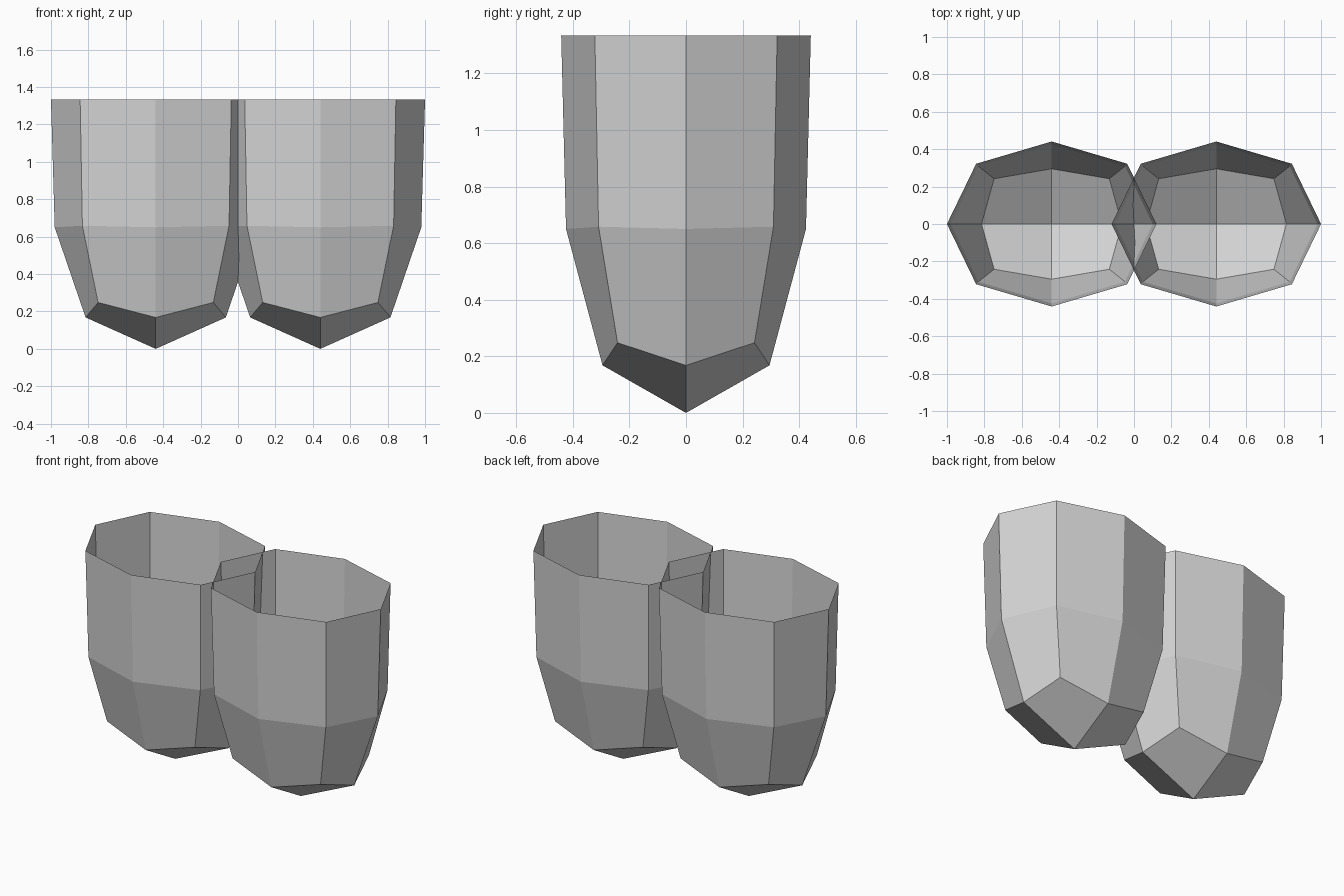
import bpy
import bmesh

if "Cube" in bpy.data.objects:
    bpy.data.objects.remove(bpy.data.objects["Cube"])

grey = bpy.data.materials.new("light_grey")
grey.diffuse_color = (0.65, 0.65, 0.65, 1)
grey.use_nodes = True
grey.node_tree.nodes["Principled BSDF"].inputs["Base Color"].default_value = grey.diffuse_color

# Each ring: side reach, side height, corner x, corner y, corner height, front reach
RINGS = [
    (0.375, 0.168, 0.308, 0.242, 0.248, 0.295),
    (0.54, 0.65, 0.392, 0.309, 0.658, 0.424),
    (0.56, 1.333, 0.404, 0.322, 1.333, 0.441),
]


def make_cup(name, cx):
    """Open eight-sided cup with a faceted pointed base."""
    bm = bmesh.new()
    rings = []
    for sx, sz, dx, dy, dz, fy in RINGS:
        points = [(sx, 0, sz), (dx, dy, dz), (0, fy, sz), (-dx, dy, dz),
                  (-sx, 0, sz), (-dx, -dy, dz), (0, -fy, sz), (dx, -dy, dz)]
        rings.append([bm.verts.new(p) for p in points])

    # Side walls
    for low, high in zip(rings, rings[1:]):
        for i in range(8):
            j = (i + 1) % 8
            bm.faces.new((low[i], low[j], high[j], high[i]))

    # Base: four facets meeting at the bottom point
    tip = bm.verts.new((0, 0, 0))
    base = rings[0]
    for i in range(0, 8, 2):
        bm.faces.new((tip, base[(i + 2) % 8], base[i + 1], base[i]))

    mesh = bpy.data.meshes.new(name)
    bm.to_mesh(mesh)
    bm.free()
    mesh.materials.append(grey)
    cup = bpy.data.objects.new(name, mesh)
    cup.location.x = cx
    bpy.context.collection.objects.link(cup)


# Matching pair of overlapping cups
make_cup("left_cup", -0.44)
make_cup("right_cup", 0.44)
